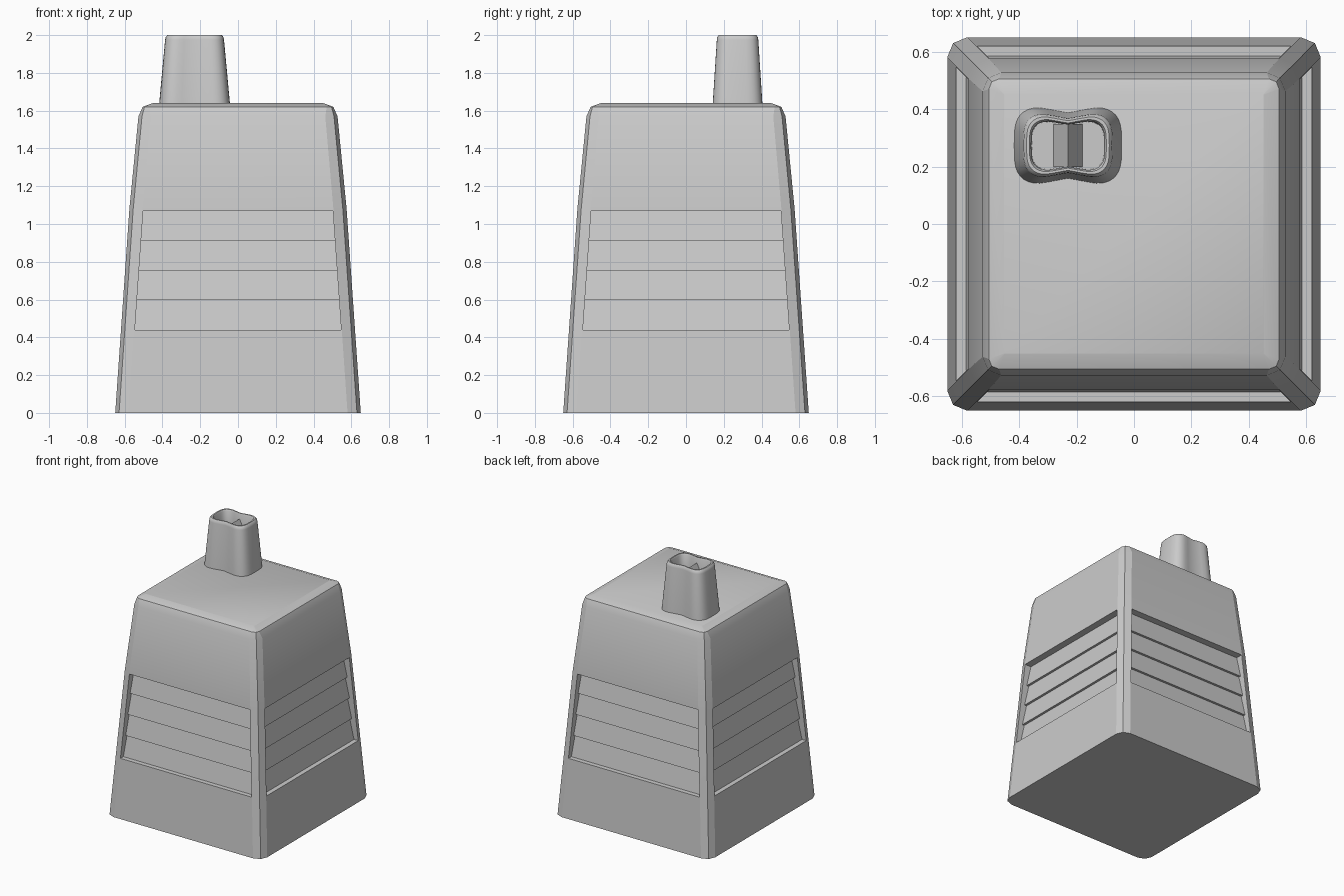
import bpy, bmesh, math
from mathutils import Matrix

if "Cube" in bpy.data.objects:
    bpy.data.objects.remove(bpy.data.objects["Cube"], do_unlink=True)

# One grey for the whole model
grey = bpy.data.materials.new("plain_grey")
grey.use_nodes = True
tone = (0.6, 0.6, 0.6, 1)
grey.diffuse_color = tone
grey.node_tree.nodes["Principled BSDF"].inputs["Base Color"].default_value = tone


def make_object(name, bm, angle=20):
    bmesh.ops.recalc_face_normals(bm, faces=bm.faces)
    mesh = bpy.data.meshes.new(name)
    bm.to_mesh(mesh)
    bm.free()
    obj = bpy.data.objects.new(name, mesh)
    bpy.context.collection.objects.link(obj)
    mesh.materials.append(grey)
    shade(obj, angle)
    return obj


def shade(obj, angle):
    bpy.ops.object.select_all(action='DESELECT')
    obj.select_set(True)
    bpy.context.view_layer.objects.active = obj
    bpy.ops.object.shade_smooth_by_angle(angle=math.radians(angle))


def loft(bm, rings):
    """Skin closed rings of equal length and cap both ends."""
    loops = [[bm.verts.new(p) for p in ring] for ring in rings]
    for low, high in zip(loops, loops[1:]):
        for i in range(len(low)):
            j = (i + 1) % len(low)
            bm.faces.new((low[i], low[j], high[j], high[i]))
    bm.faces.new(loops[0])
    bm.faces.new(loops[-1])


# Tapered housing with softened corners
def square_ring(half, corner, z):
    inner = half - corner
    mid = half - 0.29 * corner
    pts = []
    for k in range(4):
        turn = Matrix.Rotation(k * math.pi / 2, 3, 'Z')
        for x, y in ((half, inner), (mid, mid), (inner, half)):
            p = turn @ Matrix.Identity(3).col[0] * x + turn @ Matrix.Identity(3).col[1] * y
            pts.append((p.x, p.y, z))
    return pts


bm = bmesh.new()
loft(bm, [square_ring(*s) for s in (
    (0.65, 0.07, 0), (0.575, 0.07, 1.08), (0.527, 0.065, 1.57),
    (0.505, 0.035, 1.62), (0.452, 0.002, 1.64))])
housing = make_object("housing", bm)

# Louvre recess, cut into each of the four sides
LOW, HIGH, SLATS = 0.44, 1.07, 4


def wall(z):
    return 0.65 - 0.07 * z


profile = [(0.75, LOW)]
step = (HIGH - LOW) / SLATS
for k in range(SLATS):
    z = LOW + k * step
    profile.append((wall(z) - 0.035, z))
    profile.append((wall(z + step) - 0.053, z + step))
profile.append((0.75, HIGH))

bm = bmesh.new()
for k in range(4):
    turn = Matrix.Rotation(k * math.pi / 2, 4, 'Z')
    part = bmesh.new()
    loft(part, [[(s * (wall(z) - 0.073), -d, z) for d, z in profile] for s in (-1, 1)])
    part.transform(turn)
    temp = bpy.data.meshes.new("temp")
    part.to_mesh(temp)
    part.free()
    bm.from_mesh(temp)
    bpy.data.meshes.remove(temp)
cutter = make_object("louvre_cutter", bm)
cutter.hide_render = True

cut = housing.modifiers.new("louvres", 'BOOLEAN')
cut.operation = 'DIFFERENCE'
cut.solver = 'EXACT'
cut.object = cutter
bpy.context.view_layer.objects.active = housing
bpy.ops.object.modifier_apply(modifier=cut.name)
bpy.data.objects.remove(cutter, do_unlink=True)
shade(housing, 20)

# Hollow spout with a pinched waist
CX, CY = -0.23, 0.273


def peanut_ring(a, b, z, count=40):
    pts = []
    for i in range(count):
        t = 2 * math.pi * i / count
        c, s = math.cos(t), math.sin(t)
        x = math.copysign(abs(c) ** 0.55, c)
        y = math.copysign(abs(s) ** 0.55, s)
        y *= 1 - 0.2 * math.exp(-(x / 0.45) ** 2)
        pts.append((CX + a * x, CY + b * y, z))
    return pts


bm = bmesh.new()
loft(bm, [peanut_ring(*s) for s in (
    (0.188, 0.143, 1.63), (0.156, 0.119, 1.975), (0.153, 0.116, 1.99), (0.144, 0.108, 2.0),
    (0.134, 0.098, 2.0), (0.128, 0.092, 1.99), (0.126, 0.09, 1.85))])
make_object("spout", bm, 40)

# Ridge dividing the inside of the spout
bm = bmesh.new()
loft(bm, [[(CX - 0.055, y, 1.84), (CX + 0.055, y, 1.84), (CX, y, 1.96)]
          for y in (CY - 0.075, CY + 0.075)])
make_object("spout_divider", bm)
